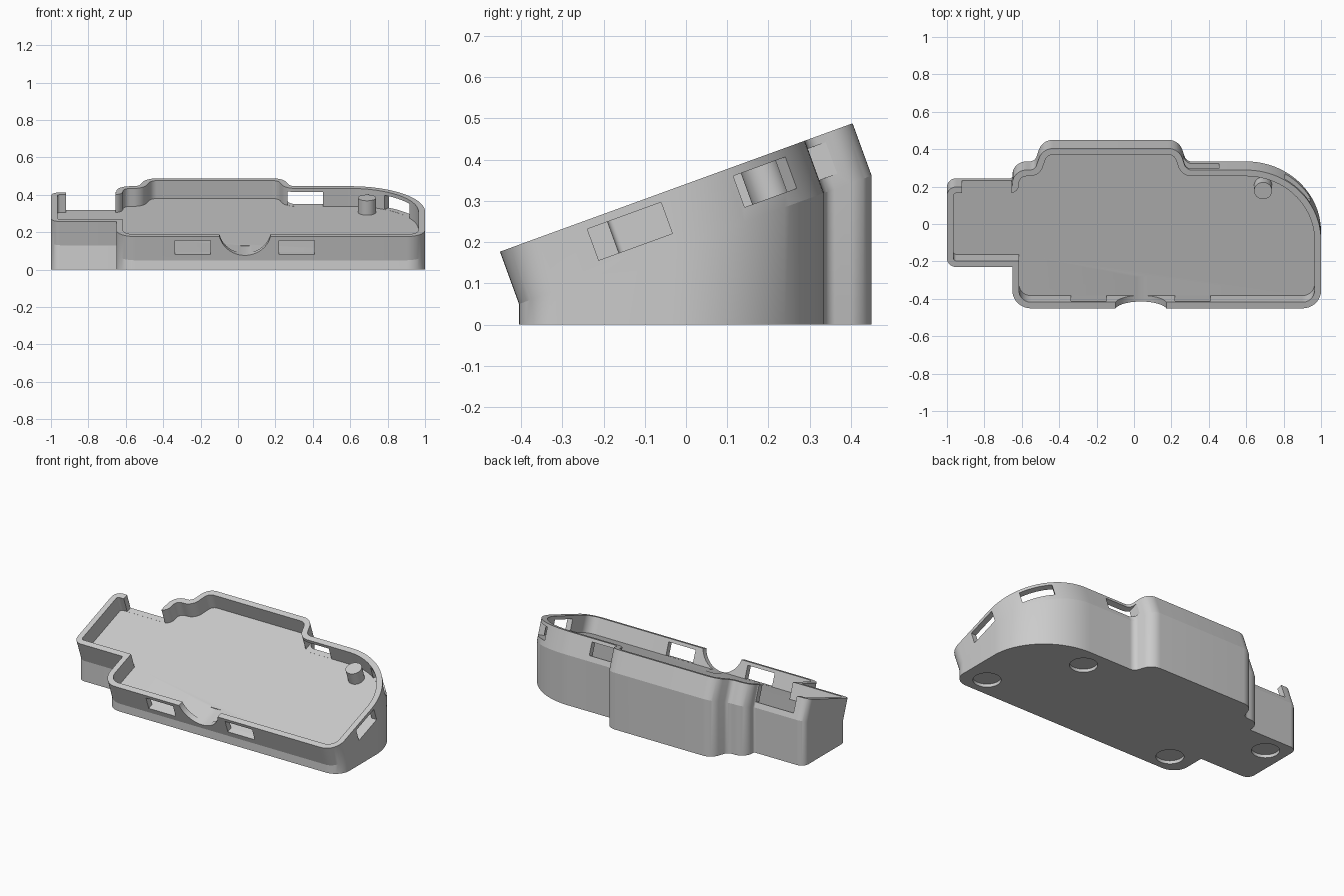
import bpy, bmesh
from math import radians, pi, tan, cos
from mathutils import Matrix, Vector

if "Cube" in bpy.data.objects:
    bpy.data.objects.remove(bpy.data.objects["Cube"])

TILT = radians(20)
WALL, FLOOR, HEIGHT = 0.035, 0.033, 0.135
FRAME = Matrix.Translation((0, 0, 0.1974)) @ Matrix.Rotation(TILT, 4, 'X')

# Outline in the tilted plane, counter-clockwise: u, v, corner radius
OUTLINE = [(-0.65, -0.431, 0.1), (1, -0.431, 0.1), (1, 0.356, 0.4),
           (0.28, 0.356, 0.04), (0.24, 0.479, 0.08), (-0.49, 0.479, 0.08),
           (-0.53, 0.356, 0.04), (-0.65, 0.356, 0.075), (-0.65, 0.26, 0.012),
           (-1, 0.26, 0.05), (-1, -0.196, 0.05), (-0.65, -0.196, 0)]


def rounded(points, inset):
    """Rounded outline, moved inwards by inset; point count never changes."""
    out = []
    n = len(points)
    for i, (x, y, r) in enumerate(points):
        p = Vector((x, y))
        a = (p - Vector(points[i - 1][:2])).normalized()
        b = (Vector(points[(i + 1) % n][:2]) - p).normalized()
        cross = a.x * b.y - a.y * b.x
        na, nb = Vector((-a.y, a.x)), Vector((-b.y, b.x))
        p = p + (na + nb) * (inset / (1 + na.dot(nb)))
        if r == 0:
            out.append(p)
            continue
        side = 1 if cross > 0 else -1
        r = max(r - side * inset, 0.006)
        turn = a.angle(b)
        t = r * tan(turn / 2)
        centre = p - a * t + na * (side * r)
        steps = 28 if r > 0.3 else 10
        start = p - a * t - centre
        for k in range(steps + 1):
            out.append(centre + Matrix.Rotation(side * turn * k / steps, 2) @ start)
    return out


def finish(name, bm):
    bmesh.ops.recalc_face_normals(bm, faces=bm.faces)
    mesh = bpy.data.meshes.new(name)
    bm.to_mesh(mesh)
    bm.free()
    ob = bpy.data.objects.new(name, mesh)
    bpy.context.collection.objects.link(ob)
    return ob


def box(name, u, v, w0, w1, su, sv, turn=0):
    bm = bmesh.new()
    m = (FRAME @ Matrix.Translation((u, v, (w0 + w1) / 2)) @ Matrix.Rotation(turn, 4, 'Z')
         @ Matrix.Diagonal((su, sv, w1 - w0, 1)))
    bmesh.ops.create_cube(bm, size=1, matrix=m)
    return finish(name, bm)


def cylinder(name, matrix, r, depth, segments=48):
    bm = bmesh.new()
    bmesh.ops.create_cone(bm, cap_ends=True, segments=segments, radius1=r, radius2=r,
                          depth=depth, matrix=matrix)
    return finish(name, bm)


def smooth(ob):
    bpy.ops.object.select_all(action='DESELECT')
    ob.select_set(True)
    bpy.context.view_layer.objects.active = ob
    bpy.ops.object.shade_smooth_by_angle(angle=radians(15))


# Case: vertical base, tilted wall, rim, cavity floor
bm = bmesh.new()
outer, inner = rounded(OUTLINE, 0), rounded(OUTLINE, WALL)
rings = [[(p.x, p.y * cos(TILT), 0) for p in outer]]
for loop, w in ((outer, 0), (outer, HEIGHT), (inner, HEIGHT), (inner, FLOOR)):
    rings.append([FRAME @ Vector((p.x, p.y, w)) for p in loop])
rings = [[bm.verts.new(c) for c in ring] for ring in rings]
for lo, hi in zip(rings, rings[1:]):
    for i in range(len(lo)):
        j = (i + 1) % len(lo)
        bm.faces.new((lo[i], lo[j], hi[j], hi[i]))
bm.faces.new(rings[0][::-1])
bm.faces.new(rings[-1])
case = finish("case", bm)

# Wall windows: u, v, turn
cutters = []
for u, v, turn in ((-0.242, -0.425, 0), (0.315, -0.425, 0), (0.99, -0.118, pi / 2),
                   (0.875, 0.231, -pi / 4), (0.36, 0.35, 0)):
    cutters.append(box("window_cutter", u, v, FLOOR + 0.0005, 0.114, 0.19, 0.12, turn))
# Open gap in the back wall of the side bay
cutters.append(box("gap_cutter", -0.7875, 0.25, FLOOR + 0.0005, 0.3, 0.265, 0.09))
# Thumb notch in the front
cutters.append(cylinder("notch_cutter", FRAME @ Matrix.Translation((0.037, -0.437, 0.168))
                        @ Matrix.Rotation(pi / 2, 4, 'X'), 0.14, 0.3, 64))
# Recesses for the feet
for x, y in ((0.85, -0.28), (0.54, 0.2), (-0.5, -0.28), (-0.87, 0.12)):
    cutters.append(cylinder("foot_cutter", Matrix.Translation((x, y, 0)), 0.08, 0.04))

bpy.context.view_layer.objects.active = case
for c in cutters:
    c.hide_render = True
    mod = case.modifiers.new("cut", 'BOOLEAN')
    mod.operation, mod.solver, mod.object = 'DIFFERENCE', 'EXACT', c
    bpy.ops.object.modifier_apply(modifier=mod.name)
    bpy.data.objects.remove(c)
smooth(case)

# Peg standing on the floor
peg = cylinder("peg", FRAME @ Matrix.Translation((0.69, 0.231, 0.07)), 0.048, 0.09)
smooth(peg)
